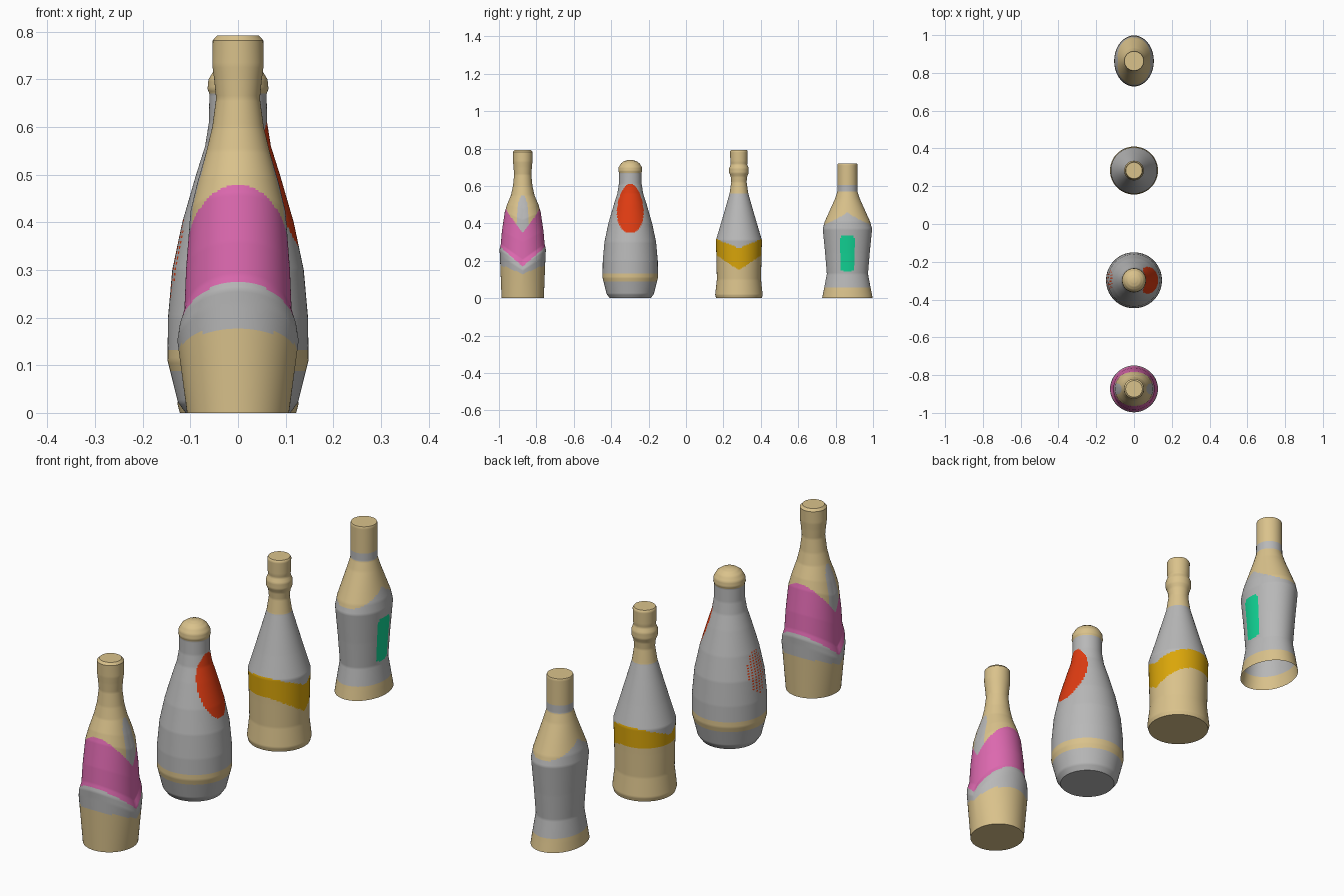
import bpy, bmesh, math

if "Cube" in bpy.data.objects:
    bpy.data.objects.remove(bpy.data.objects["Cube"])

SIDES = 96
STEP = 0.006


def material(name, rgb):
    m = bpy.data.materials.new(name)
    m.diffuse_color = (*rgb, 1)
    m.use_nodes = True
    m.node_tree.nodes["Principled BSDF"].inputs["Base Color"].default_value = m.diffuse_color
    return m


MATS = [material("tan", (0.70, 0.54, 0.26)), material("grey", (0.48, 0.48, 0.48)),
        material("pink", (0.72, 0.14, 0.43)), material("red", (0.74, 0.045, 0.006)),
        material("amber", (0.70, 0.38, 0.003)), material("green", (0.006, 0.66, 0.30))]
TAN, GREY, PINK, RED, AMBER, GREEN = range(6)


def bottle(name, cy, profile, paint, base=None):
    """Lathe a profile of (z, radius x, radius y, rise at front and back)."""
    rows = []
    for a, b in zip(profile, profile[1:]):
        n = max(1, math.ceil(math.dist(a[:2], b[:2]) / STEP))
        rows += [[p + (q - p) * k / n for p, q in zip(a, b)] for k in range(n)]
    rows.append(list(profile[-1]))
    bm = bmesh.new()
    rings = []
    for z, rx, ry, rise in rows:
        ring = []
        for i in range(SIDES):
            t = math.tau * i / SIDES
            ring.append(bm.verts.new((rx * math.cos(t), ry * math.sin(t),
                                      z + rise * abs(math.sin(t)))))
        rings.append(ring)
    for j, (lo, hi) in enumerate(zip(rings, rings[1:])):
        for i in range(SIDES):
            k = (i + 1) % SIDES
            f = bm.faces.new((lo[i], lo[k], hi[k], hi[i]))
            c = f.calc_center_median()
            t = math.tau * (i + 0.5) / SIDES
            dotted = i % 2 == 0 and j % 2 == 0
            f.material_index = paint(c.z, math.cos(t), abs(math.sin(t)), c.y, dotted)
    bm.faces.new(rings[-1]).material_index = TAN
    if base is not None:
        bm.faces.new(rings[0][::-1]).material_index = base
    mesh = bpy.data.meshes.new(name)
    bm.to_mesh(mesh)
    bm.free()
    for m in MATS:
        mesh.materials.append(m)
    ob = bpy.data.objects.new(name, mesh)
    ob.location.y = cy
    bpy.context.collection.objects.link(ob)
    bpy.ops.object.select_all(action='DESELECT')
    ob.select_set(True)
    bpy.context.view_layer.objects.active = ob
    bpy.ops.object.shade_smooth_by_angle(angle=math.radians(35))


def round_profile(points):
    return [(z, r, r, 0) for z, r in points]


# Paint rules: z height, nx = side direction, s = how far front/back, y offset
def paint_pink(z, nx, s, y, dotted):
    if z < 0.13 + 0.048 * s:
        return TAN
    if z < 0.17 + 0.105 * s:
        return GREY
    if z < 0.35 + 0.13 * s:
        return PINK
    drop = (y / 0.032) ** 2 + ((z - 0.42) / 0.13) ** 2 < 1
    return GREY if drop else TAN


def paint_red(z, nx, s, y, dotted):
    if z > 0.67 or 0.09 < z < 0.13:
        return TAN
    width = 0.072 - 0.09 * (z - 0.46)
    if nx > 0 and (y / width) ** 2 + ((z - 0.48) / 0.132) ** 2 < 1:
        return RED
    # speckled patch on the far side
    if nx < 0 and dotted and (y / 0.05) ** 2 + ((z - 0.32) / 0.09) ** 2 < 1:
        return RED
    return GREY


def paint_amber(z, nx, s, y, dotted):
    low = 0.15 + 0.08 * s if nx > 0 else 0.23
    if z < low or z > 0.56:
        return TAN
    return AMBER if z < 0.267 + 0.05 * s else GREY


def paint_green(z, nx, s, y, dotted):
    if z < 0.055:
        return TAN
    # rounded label on one side
    if nx > 0 and (abs(y) / 0.04) ** 4 + (abs(z - 0.24) / 0.097) ** 8 < 1:
        return GREEN
    if z < 0.46 - 0.07 * s or 0.57 < z < 0.602:
        return GREY
    return TAN


# Bottle with a stepped, wavy ridge
bottle("ridged_bottle", -0.873, [
    (0, 0.107, 0.113, 0), (0.15, 0.127, 0.122, 0.08), (0.175, 0.123, 0.124, 0.085),
    (0.205, 0.113, 0.117, 0.085), (0.30, 0.109, 0.111, 0.06), (0.42, 0.100, 0.096, 0.04),
    (0.48, 0.086, 0.084, 0.02), (0.55, 0.066, 0.063, 0), (0.60, 0.054, 0.052, 0),
    (0.66, 0.046, 0.046, 0), (0.70, 0.050, 0.049, 0), (0.73, 0.054, 0.052, 0),
    (0.782, 0.053, 0.053, 0), (0.792, 0.044, 0.044, 0)], paint_pink, TAN)

# Round-bodied bottle with a domed stopper
bottle("domed_bottle", -0.298, round_profile([
    (0, 0.110), (0.022, 0.126), (0.11, 0.148), (0.20, 0.147), (0.30, 0.138),
    (0.40, 0.117), (0.50, 0.088), (0.56, 0.069), (0.61, 0.061), (0.67, 0.060),
    (0.68, 0.064), (0.70, 0.062), (0.72, 0.050), (0.732, 0.034), (0.738, 0.014)]),
    paint_red, GREY)

# Cone-shouldered bottle with a knob on the neck
bottle("cone_bottle", 0.283, round_profile([
    (0, 0.122), (0.018, 0.127), (0.10, 0.118), (0.20, 0.120), (0.31, 0.123),
    (0.40, 0.096), (0.50, 0.067), (0.56, 0.050), (0.62, 0.041), (0.65, 0.044),
    (0.67, 0.052), (0.695, 0.052), (0.715, 0.044), (0.73, 0.046), (0.785, 0.047),
    (0.792, 0.043)]), paint_amber, TAN)

# Oval waisted bottle, open underneath
bottle("waisted_bottle", 0.863, [
    (0, 0.105, 0.135, 0), (0.04, 0.100, 0.127, 0), (0.13, 0.087, 0.110, 0),
    (0.24, 0.094, 0.119, 0), (0.37, 0.104, 0.132, 0), (0.41, 0.098, 0.121, 0),
    (0.47, 0.081, 0.094, 0), (0.53, 0.064, 0.067, 0), (0.57, 0.053, 0.054, 0),
    (0.715, 0.053, 0.053, 0), (0.72, 0.051, 0.051, 0)], paint_green)
